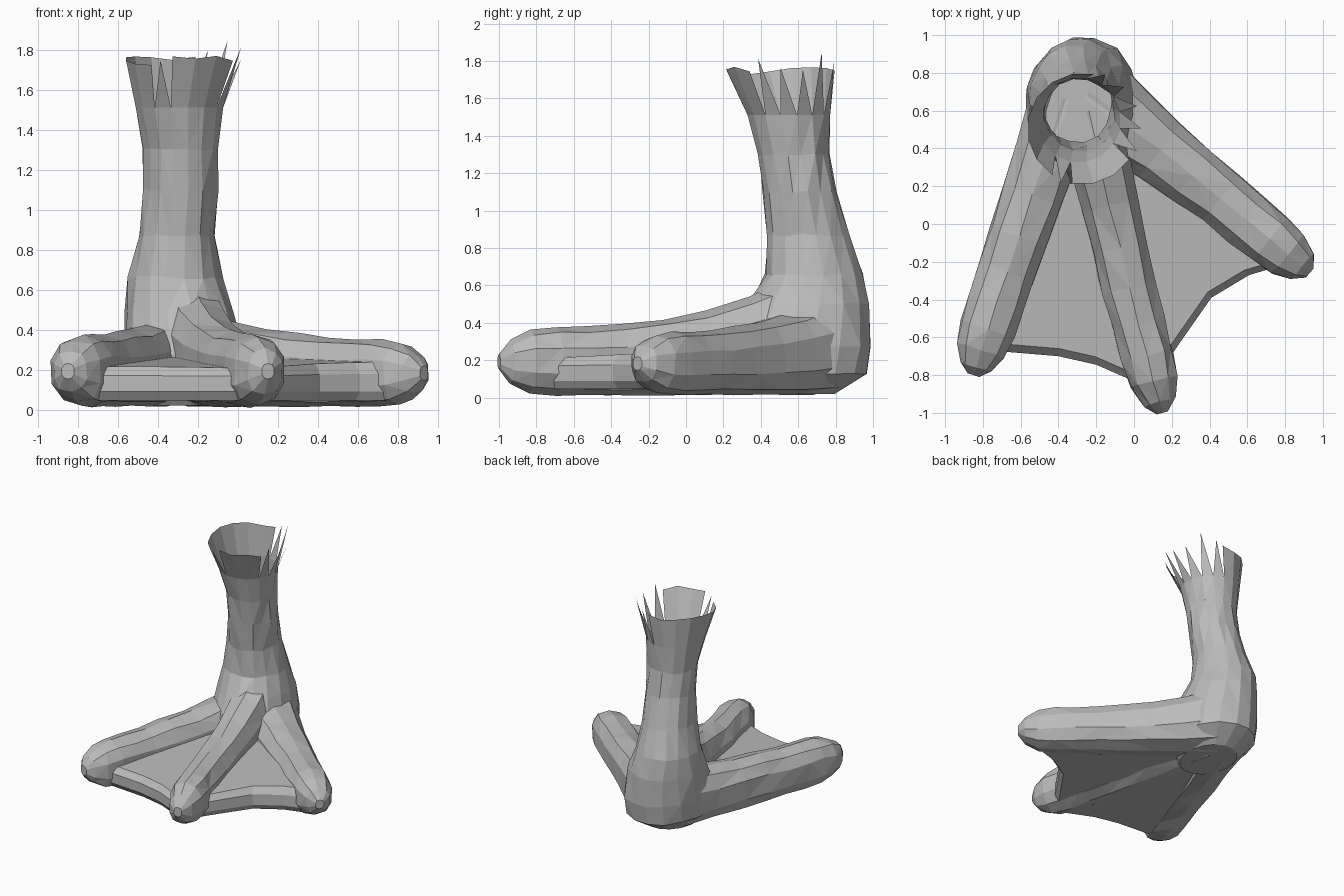
import bpy, bmesh, math, random
from mathutils import Vector

random.seed(4)
if "Cube" in bpy.data.objects:
    bpy.data.objects.remove(bpy.data.objects["Cube"])

grey = bpy.data.materials.new("plain_grey")
grey.use_nodes = True
grey.diffuse_color = (0.5, 0.5, 0.5, 1)
grey.node_tree.nodes["Principled BSDF"].inputs["Base Color"].default_value = grey.diffuse_color


def loft(name, rings, jitter=0.0):
    """Closed solid skinned through rings of equal point count, with uneven facets."""
    bm = bmesh.new()
    count = len(rings[0])
    loops = []
    for ring in rings:
        wobble = 0 if ring is rings[0] or ring is rings[-1] else jitter
        loops.append([bm.verts.new(Vector(point) + Vector([random.uniform(-wobble, wobble) for axis in "xyz"]))
                      for point in ring])
    for lower, upper in zip(loops, loops[1:]):
        for i in range(count):
            j = (i + 1) % count
            bm.faces.new((lower[i], lower[j], upper[j], upper[i]))
    bmesh.ops.triangulate(bm, faces=bm.faces[:])
    bm.faces.new(loops[0])
    bm.faces.new(loops[-1])
    bmesh.ops.recalc_face_normals(bm, faces=bm.faces[:])
    mesh = bpy.data.meshes.new(name)
    bm.to_mesh(mesh)
    bm.free()
    mesh.materials.append(grey)
    obj = bpy.data.objects.new(name, mesh)
    bpy.context.collection.objects.link(obj)
    return obj


def soft(value, power):
    return math.copysign(abs(value) ** power, value)


def angles(count):
    return [math.tau * (i + 0.5) / count for i in range(count)]


def leg_ring(z, left, right, front, back):
    """Horizontal ellipse filling the given extents."""
    middle = Vector(((left + right) / 2, (front + back) / 2, z))
    return [middle + Vector(((right - left) / 2 * math.cos(a), (back - front) / 2 * math.sin(a), 0))
            for a in angles(16)]


def toe(name, root, bend, tip, root_width, width, root_top, top, stations=10):
    """Curved toe that swells toward the root and rounds off at the tip."""
    root, bend, tip = Vector(root), Vector(bend), Vector(tip)
    sole = 0.015
    rings = []
    for k in range(stations):
        t = 1 - (1 - k / (stations - 1)) ** 1.5
        centre = root * (1 - t) ** 2 + bend * 2 * t * (1 - t) + tip * t * t
        along = ((bend - root) * (1 - t) + (tip - bend) * t).normalized()
        swell = (1 - t) ** 3
        nearness = max(0, 1 - (tip - centre).length / 0.27)
        taper = max(0.22, math.sqrt(1 - nearness ** 2))
        half_width = (width + (root_width - width) * swell) * taper
        crest = top + (root_top - top) * swell
        half_height = (crest - sole) / 2 * taper
        ring = []
        for a in angles(10):
            across = half_width * soft(math.cos(a), 0.85)
            ring.append((centre.x - along.y * across, centre.y + along.x * across,
                         (crest + sole) / 2 + half_height * soft(math.sin(a), 0.8)))
        rings.append(ring)
    return loft(name, rings, 0.007)


def web(name, outline):
    """Thin skin with bevelled edges, shrunk toward its root, the first outline point."""
    root = Vector(outline[0])
    rings = []
    for scale, z, rise in ((0.97, 0.045, 0), (1, 0.09, 0), (1, 0.17, 0.02), (0.965, 0.215, 0.05)):
        flat = [(root.lerp(Vector(corner), scale), corner[1]) for corner in outline]
        rings.append([(p.x, p.y, z + rise * (depth + 0.7)) for p, depth in flat])
    return loft(name, rings)


# Leg and heel rings, bottom to top: height, x extents, y extents
rim_height = 1.51
foot = loft("webbed_foot", [leg_ring(*extents) for extents in (
    (0.02, -0.47, -0.08, 0.3, 0.8),
    (0.13, -0.57, 0.04, 0.2, 0.97),
    (0.28, -0.575, 0.04, 0.21, 1),
    (0.5, -0.565, -0.02, 0.33, 0.98),
    (0.66, -0.55, -0.075, 0.42, 0.945),
    (0.87, -0.5, -0.11, 0.435, 0.87),
    (1.1, -0.475, -0.1, 0.41, 0.805),
    (1.3, -0.475, -0.1, 0.385, 0.77),
    (rim_height, -0.515, -0.07, 0.325, 0.775))], 0.008)

# Toes and the webs between them
parts = [
    toe("right_toe", (-0.36, 0.66), (-0.655, -0.19), (-0.85, -0.8), 0.2, 0.155, 0.47, 0.37),
    toe("middle_toe", (-0.24, 0.6), (-0.07, -0.2), (0.15, -1), 0.18, 0.145, 0.66, 0.37),
    toe("left_toe", (-0.25, 0.68), (0.38, 0.22), (0.93, -0.26), 0.26, 0.15, 0.52, 0.35),
    web("right_web", ((-0.28, 0.45), (-0.76, -0.67), (-0.4, -0.7), (-0.2, -0.745), (0.04, -0.85))),
    web("left_web", ((-0.15, 0.45), (0.14, -0.78), (0.235, -0.64), (0.41, -0.39), (0.61, -0.27), (0.78, -0.22))),
]

# Fuse everything into one hollow skin
bpy.context.view_layer.objects.active = foot
for part in parts:
    union = foot.modifiers.new("union", "BOOLEAN")
    union.operation, union.solver, union.object = "UNION", "EXACT", part
    bpy.ops.object.modifier_apply(modifier=union.name)
    bpy.data.objects.remove(part)

# Open the top of the leg
bm = bmesh.new()
bm.from_mesh(foot.data)


def at_rim(item):
    return all(abs(v.co.z - rim_height) < 0.002 for v in item.verts)


bmesh.ops.delete(bm, geom=[f for f in bm.faces if at_rim(f)], context="FACES_ONLY")
rim = [e for e in bm.edges if e.is_boundary and at_rim(e)]
leg_axis = Vector((-0.2925, 0.55, 0))
flare_axis = Vector((-0.27, 0.505, 0))


def flared(point, radius, low, high):
    """New rim vertex pushed outward and up to a random height."""
    outward = (point - leg_axis).to_2d().normalized() * radius
    return bm.verts.new(flare_axis + outward.to_3d() + Vector((0, 0, random.uniform(low, high))))


# Flared collar: torn spikes on the left side and one front notch, unbroken elsewhere
collar_tops = {}
for edge in rim:
    a, b = edge.verts
    middle = (a.co + b.co) / 2
    bearing = math.atan2(middle.y - leg_axis.y, middle.x - leg_axis.x)
    if math.cos(bearing - 0.3) > 0.5 or math.cos(bearing + 2) > 0.98:
        bm.faces.new((a, b, flared(middle, 0.31, 1.68, 1.85)))
    else:
        for v in (a, b):
            if v not in collar_tops:
                collar_tops[v] = flared(v.co, 0.295, 1.69, 1.77)
        bm.faces.new((a, b, collar_tops[b], collar_tops[a]))
bmesh.ops.triangulate(bm, faces=[f for f in bm.faces if len(f.verts) > 3])
bmesh.ops.recalc_face_normals(bm, faces=bm.faces[:])
bm.to_mesh(foot.data)
bm.free()
